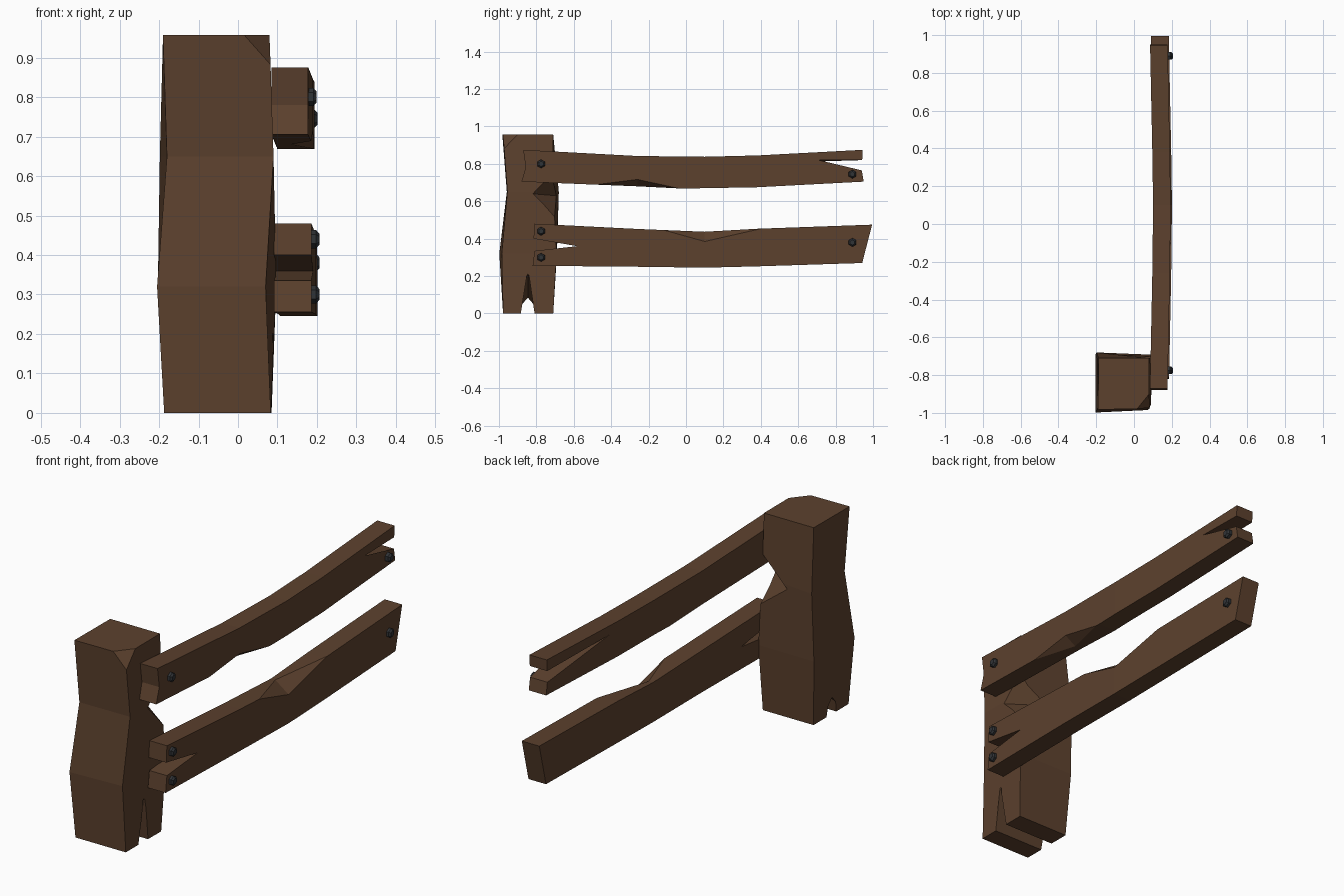
import bpy, bmesh
from mathutils import Vector

cube = bpy.data.objects.get("Cube")
if cube:
    bpy.data.objects.remove(cube, do_unlink=True)


def material(name, rgb):
    m = bpy.data.materials.new(name)
    m.use_nodes = True
    m.diffuse_color = (*rgb, 1)
    bsdf = m.node_tree.nodes["Principled BSDF"]
    bsdf.inputs["Base Color"].default_value = (*rgb, 1)
    bsdf.inputs["Roughness"].default_value = 0.9
    return m


WOOD = material("brown wood", (0.108, 0.053, 0.027))
IRON = material("dark iron", (0.03, 0.033, 0.037))


def make(name, bm, mat):
    bmesh.ops.recalc_face_normals(bm, faces=bm.faces)
    mesh = bpy.data.meshes.new(name)
    bm.to_mesh(mesh)
    bm.free()
    mesh.materials.append(mat)
    obj = bpy.data.objects.new(name, mesh)
    bpy.context.collection.objects.link(obj)
    return obj


def cut(obj, points):
    """Subtract the convex hull of the points."""
    bm = bmesh.new()
    for p in points:
        bm.verts.new(p)
    bmesh.ops.convex_hull(bm, input=bm.verts)
    cutter = make("cutter", bm, WOOD)
    cutter.hide_render = True
    mod = obj.modifiers.new("cut", "BOOLEAN")
    mod.operation, mod.solver, mod.object = "DIFFERENCE", "EXACT", cutter
    graph = bpy.context.evaluated_depsgraph_get()
    mesh = bpy.data.meshes.new_from_object(obj.evaluated_get(graph))
    obj.modifiers.clear()
    obj.data = mesh
    bpy.data.objects.remove(cutter, do_unlink=True)


def gouge(obj, a, b, c, d):
    """Chop a two-faced chip out of edge c-d, with its crease from a to b."""
    a, b, c, d = map(Vector, (a, b, c, d))
    mid, run = (a + b) / 2, a - b
    cut(obj, [a + run, b - run, mid + (c - mid) * 2, mid + (d - mid) * 2])


# Post: four-cornered rings (front left, front right, back right, back left)
rings = [
    (0.00, [(-0.187, -0.978), (0.083, -0.978), (0.085, -0.71), (-0.187, -0.71)]),
    (0.32, [(-0.205, -0.998), (0.070, -0.985), (0.097, -0.692), (-0.203, -0.69)]),
    (0.65, [(-0.180, -0.958), (0.090, -0.955), (0.088, -0.71), (-0.198, -0.68)]),
    (0.957, [(-0.190, -0.982), (0.080, -0.978), (0.079, -0.71), (-0.188, -0.71)]),
]
bm = bmesh.new()
loops = [[bm.verts.new((x, y, z)) for x, y in ring] for z, ring in rings]
for low, high in zip(loops, loops[1:]):
    for i in range(4):
        j = (i + 1) % 4
        bm.faces.new((low[i], low[j], high[j], high[i]))
bm.faces.new(loops[0][::-1])
bm.faces.new(loops[-1])
post = make("post", bm, WOOD)

# Gouge in the post's rear edge, clipped top corner, split foot
gouge(post, (0.09, -0.82, 0.64), (-0.05, -0.7, 0.63), (0.09, -0.705, 0.765), (0.09, -0.7, 0.515))
corner = [Vector(p) for p in ((0.015, -0.98, 0.957), (0.08, -0.9, 0.957), (0.082, -0.975, 0.88))]
centre = sum(corner, Vector()) / 3
cut(post, [centre + (p - centre) * 3 for p in corner] + [(0.2, -1.1, 1.08)])
cut(post, [(x, y, -0.01) for x in (-0.3, 0.15) for y in (-0.885, -0.808)]
    + [(0.15, -0.845, 0.24), (-0.3, -0.845, 0.035)])


# Rails: side profiles (y, z) given a thickness and bowed slightly outward
BENDS = [(-0.9, 0.0), (-0.26, 0.013), (0.1, 0.017), (0.38, 0.013), (1.0, 0.0)]


def bow(y):
    for (y0, b0), (y1, b1) in zip(BENDS, BENDS[1:]):
        if y <= y1:
            return b0 + (b1 - b0) * (y - y0) / (y1 - y0)
    return 0.0


def rail(name, profile, x0, x1, split, inner_split):
    bm = bmesh.new()
    sides = []
    for x in (x0, x1):
        pts = [inner_split if x == x0 and i == split else p for i, p in enumerate(profile)]
        sides.append([bm.verts.new((x, y, z)) for y, z in pts])
    bm.faces.new(sides[0])
    bm.faces.new(sides[1][::-1])
    n = len(profile)
    for i in range(n):
        j = (i + 1) % n
        bm.faces.new((sides[0][i], sides[0][j], sides[1][j], sides[1][i]))
    for y, _ in BENDS[1:-1]:
        bmesh.ops.bisect_plane(bm, geom=bm.verts[:] + bm.edges[:] + bm.faces[:],
                               plane_co=(0, y, 0), plane_no=(0, 1, 0), dist=1e-5)
    for v in bm.verts:
        v.co.x += bow(v.co.y)
    return make(name, bm, WOOD)


upper = rail("upper_rail", [
    (-0.87, 0.875), (-0.26, 0.842), (0.1, 0.838), (0.38, 0.845), (0.945, 0.875),
    (0.942, 0.82), (0.71, 0.82), (0.94, 0.765), (0.95, 0.705), (0.38, 0.675),
    (-0.02, 0.668), (-0.26, 0.68), (-0.88, 0.705), (-0.857, 0.78)],
    0.084, 0.177, 6, (0.45, 0.805))
gouge(upper, (0.192, -0.26, 0.718), (0.13, -0.26, 0.678), (0.187, -0.5, 0.688), (0.194, -0.03, 0.668))

lower = rail("lower_rail", [
    (-0.81, 0.48), (-0.26, 0.452), (0.1, 0.437), (0.38, 0.453), (0.995, 0.475),
    (0.942, 0.27), (0.38, 0.252), (0.1, 0.245), (-0.26, 0.25), (-0.82, 0.255),
    (-0.81, 0.335), (-0.58, 0.36), (-0.815, 0.4)],
    0.09, 0.184, 11, (-0.56, 0.36))
gouge(lower, (0.201, 0.1, 0.385), (0.13, 0.1, 0.437), (0.199, -0.12, 0.446), (0.197, 0.4, 0.453))


# Bolts: tapered six-sided heads
def bolt(name, y, z, x):
    bm = bmesh.new()
    rims = []
    for depth, radius in ((-0.02, 0.023), (0.012, 0.023), (0.02, 0.014)):
        ring = bmesh.ops.create_circle(bm, segments=6, radius=radius)["verts"]
        for v in ring:
            v.co = Vector((x + depth, y + v.co.x, z + v.co.y))
        rims.append(ring)
    for a, b in zip(rims, rims[1:]):
        for i in range(6):
            j = (i + 1) % 6
            bm.faces.new((a[i], a[j], b[j], b[i]))
    bm.faces.new(rims[0])
    bm.faces.new(rims[-1])
    make(name, bm, IRON)


bolt("upper_front_bolt", -0.775, 0.8, 0.179)
bolt("upper_back_bolt", 0.89, 0.745, 0.182)
bolt("lower_front_top_bolt", -0.775, 0.44, 0.186)
bolt("lower_front_bottom_bolt", -0.775, 0.3, 0.186)
bolt("lower_back_bolt", 0.89, 0.38, 0.186)
